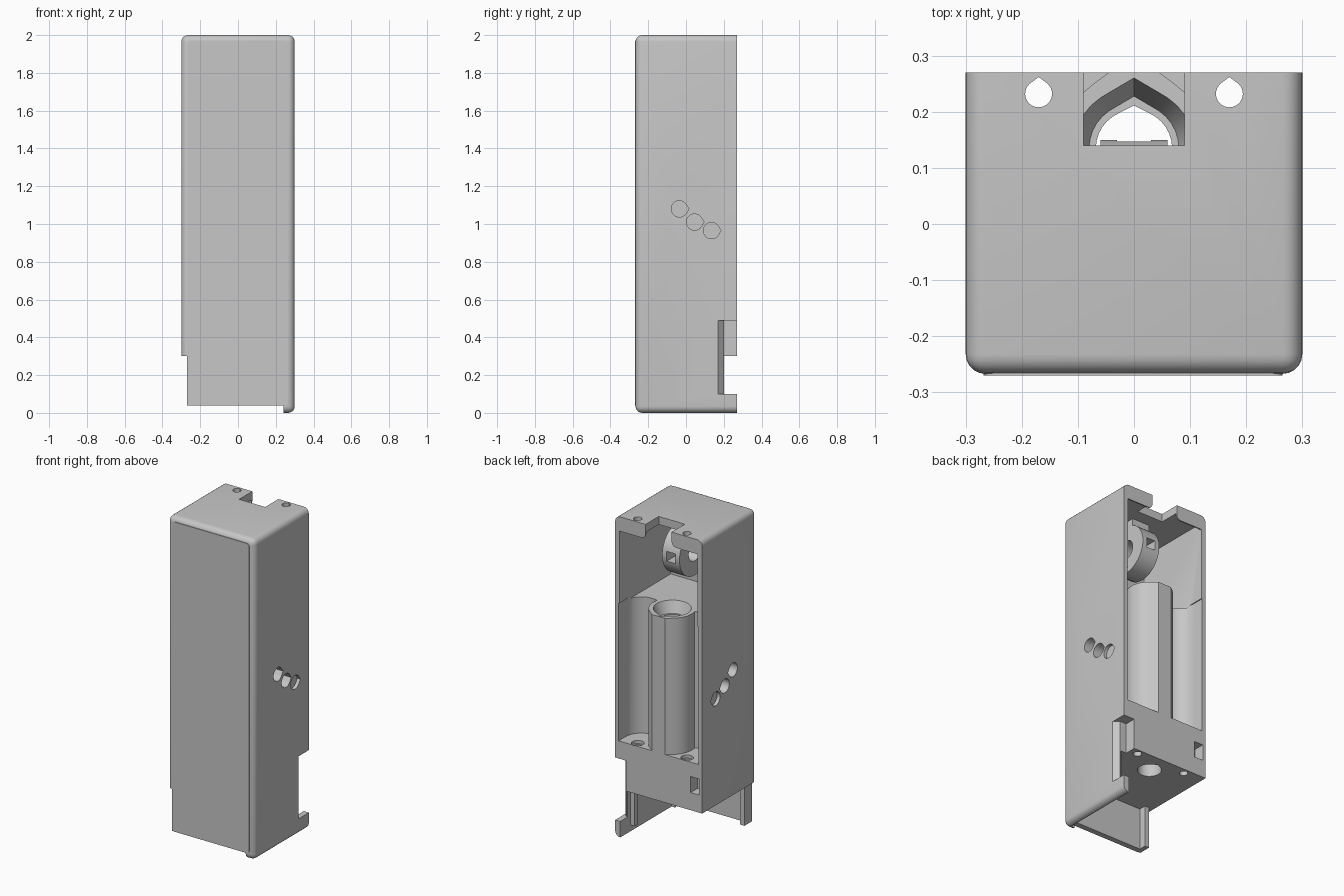
import bpy, bmesh, math
from mathutils import Vector, Matrix

old = bpy.data.objects.get("Cube")
if old:
    bpy.data.objects.remove(old, do_unlink=True)

grey = bpy.data.materials.new("plain grey")
grey.use_nodes = True
COLOUR = (0.57, 0.57, 0.57, 1)
grey.diffuse_color = COLOUR
grey.node_tree.nodes["Principled BSDF"].inputs["Base Color"].default_value = COLOUR


def add_object(name, bm):
    bmesh.ops.recalc_face_normals(bm, faces=bm.faces)
    mesh = bpy.data.meshes.new(name)
    bm.to_mesh(mesh)
    bm.free()
    mesh.materials.append(grey)
    ob = bpy.data.objects.new(name, mesh)
    bpy.context.collection.objects.link(ob)
    return ob


def box(name, x, y, z, radius=0, pick=None):
    """Box from (low, high) ranges; edges chosen by pick are rounded."""
    bm = bmesh.new()
    bmesh.ops.create_cube(bm, size=1)
    for v in bm.verts:
        v.co = [(r[0] + r[1]) / 2 + c * (r[1] - r[0]) for r, c in zip((x, y, z), v.co)]
    if radius:
        edges = [e for e in bm.edges if pick(*e.verts)]
        bmesh.ops.bevel(bm, geom=edges, offset=radius, segments=5, profile=0.5, affect='EDGES')
    return add_object(name, bm)


def loft(name, low, high):
    """Solid between two matching rings of points."""
    bm = bmesh.new()
    rings = [[bm.verts.new(p) for p in ring] for ring in (low, high)]
    for ring in rings:
        bm.faces.new(ring)
    for i in range(len(low)):
        j = (i + 1) % len(low)
        bm.faces.new((rings[0][i], rings[0][j], rings[1][j], rings[1][i]))
    return add_object(name, bm)


def drop(name, centre, r, depth, axis='Z', tip=1.25, r_end=None):
    """Teardrop prism pointing to the back, starting at centre."""
    rings = []
    for radius, h in ((r, 0), (r_end or r, depth)):
        pts = []
        for i in range(32):
            a = math.tau * i / 32
            c, s = math.cos(a), math.sin(a)
            # Points near the tip follow the two straight tangents
            if s > 1 / tip:
                k = 1 / math.cos(math.asin(s) - math.asin(1 / tip))
                c, s = c * k, s * k
                if i == 8:
                    c, s = 0, tip
            p = (c * radius, s * radius, h)
            if axis == 'X':
                p = (h, s * radius, c * radius)
            pts.append(Vector(centre) + Vector(p))
        rings.append(pts)
    return loft(name, *rings)


def cylinder(name, centre, r, depth, axis='Z'):
    bm = bmesh.new()
    turn = Matrix.Rotation(math.pi / 2, 4, 'Y') if axis == 'X' else Matrix()
    bmesh.ops.create_cone(bm, cap_ends=True, segments=40, radius1=r, radius2=r,
                          depth=depth, matrix=Matrix.Translation(centre) @ turn)
    return add_object(name, bm)


def combine(target, tool, mode='DIFFERENCE'):
    mod = target.modifiers.new("combine", 'BOOLEAN')
    mod.operation, mod.solver, mod.object = mode, 'EXACT', tool
    bpy.context.view_layer.objects.active = target
    bpy.ops.object.modifier_apply(modifier=mod.name)
    bpy.data.objects.remove(tool, do_unlink=True)


# Outer shell, rounded everywhere except around the open back
BACK, WALL = 0.27, 0.27
housing = box("housing", (-.3, .3), (-.267, BACK), (0, 2), .035,
              lambda a, b: not (a.co.y > .2 and b.co.y > .2))


def cut(tool):
    combine(housing, tool)


# Upper chamber and lower bay
cut(box("upper_space", (-WALL, WALL), (-.235, .4), (1.45, 1.95)))
cut(box("lower_space", (-.27, .265), (-.235, .4), (-.1, .3)))
cut(box("side_opening", (-.4, -.27), (-.4, .4), (-.1, .3)))
cut(box("bottom_opening", (-.4, .24), (-.4, .4), (-.1, .04)))

# Two cell channels beside a tube-shaped column, with screw holes at both ends
for s in (-1, 1):
    channel = cylinder("channel", (s * .168, .2, 1.03), .108, .86)
    mouth = box("channel_mouth", sorted((s * .03, s * .276)), (.2, .4), (.6, 1.46))
    combine(channel, mouth, 'UNION')
    combine(channel, drop("column", (0, .135, .5), .135, 1.1))
    cut(channel)
    cut(drop("screw_hole", (s * .17, .232, .2), .024, 2))
    cut(cylinder("screw_recess", (s * .17, .232, .605), .036, .05))

# Central bore with its funnel mouth
cut(drop("bore", (0, .135, .2), .068, 1.3, tip=1.12))
cut(drop("funnel", (0, .135, 1.38), .08, .08, tip=1.16, r_end=.112))

# Notch in the top
cut(box("top_notch", (-.09, .09), (.14, .4), (1.9, 2.1)))

# Three slanted vents on each side
for y, z, end in ((-.035, 1.08, .17), (.045, 1.01, .2), (.135, .965, .279)):
    for s in (-1, 1):
        cut(drop("vent", (s * .4, y, z), .043, s * (end - .4), 'X', 1.18))

# Connector notch with a slanted edge, and the latch socket in the back
notch = ((.4, .07), (.27, .2), (.225, .2), (.225, .4), (.4, .4))
cut(loft("wall_notch", [(x, y, .1) for x, y in notch], [(x, y, .49) for x, y in notch]))
cut(box("latch_socket", (-.28, -.22), (.2, .4), (.41, .51)))

# Thin raised front panel
panel = box("front_panel", (-.268, .265), (-.27, -.262), (.04, 1.972), .02,
            lambda a, b: abs(a.co.y - b.co.y) > .004)

# Rails in the lower bay
box("front_rail", (-.27, -.24), (-.24, -.19), (.04, .3))
box("side_rail", (.235, .27), (.14, .17), (.04, .3))

# Lips beside the notch
for s, side in ((-1, "right"), (1, "left")):
    box(side + "_top_lip", sorted((s * .09, s * .28)), (.262, .27), (1.91, 1.955), .03,
        lambda a, b: abs(a.co.y - b.co.y) > .005 and a.co.z < 1.93 and abs(a.co.x) < .15)

# Round sideways boss under the top, bored and slotted towards the back
boss = cylinder("round_boss", (0, 0, 1.77), .15, .12, 'X')
combine(boss, box("boss_neck", (-.06, .06), (-.06, .06), (1.8, 1.96)), 'UNION')
combine(boss, cylinder("boss_bore", (0, 0, 1.77), .06, .3, 'X'))
combine(boss, box("boss_slot", (-.03, .03), (0, .3), (1.74, 1.8)))

# Smooth the rounded parts, keep the corners crisp
for ob in (housing, panel, boss):
    bpy.ops.object.select_all(action='DESELECT')
    ob.select_set(True)
    bpy.context.view_layer.objects.active = ob
    bpy.ops.object.shade_smooth_by_angle(angle=math.radians(30))
